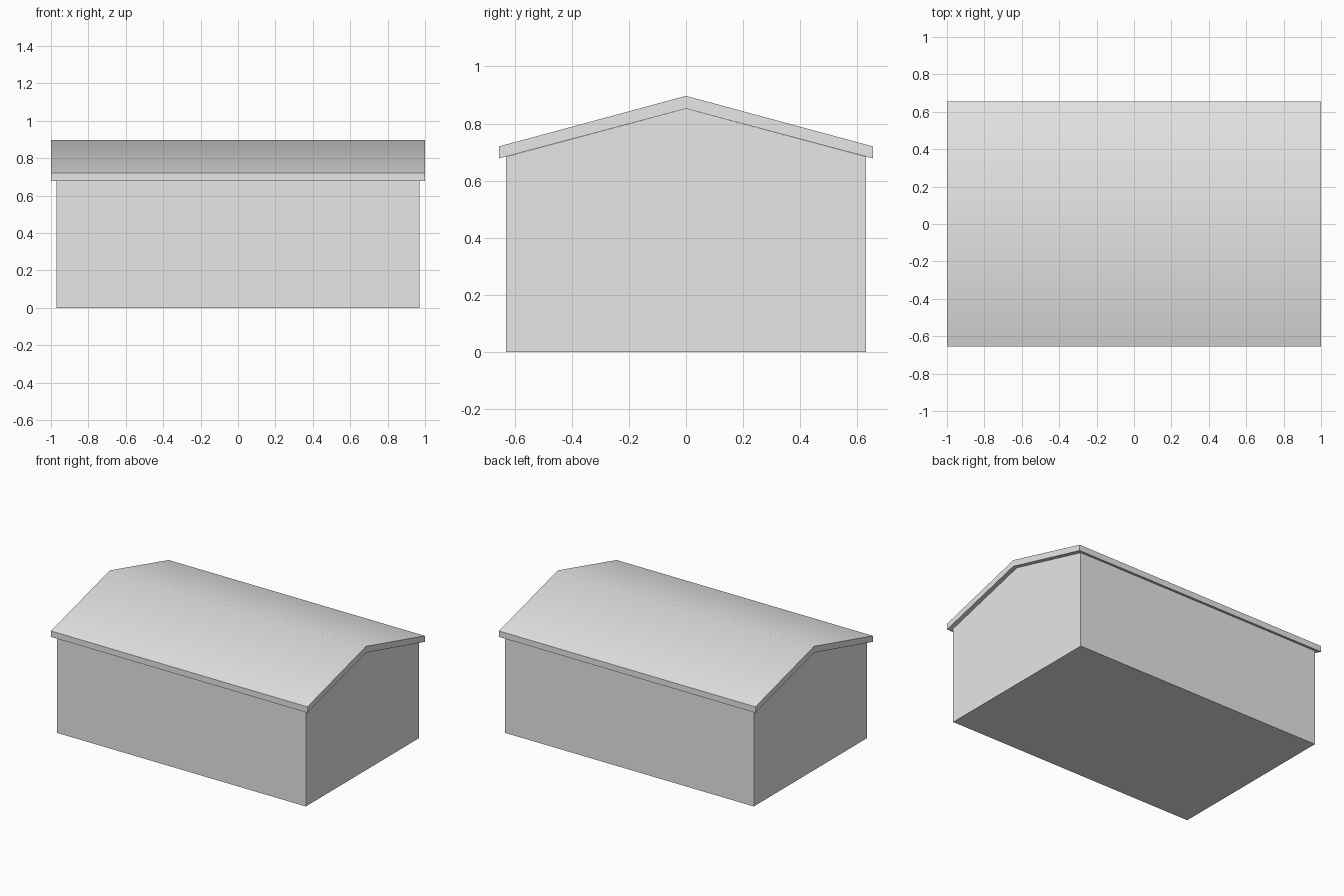
import bpy
import math

cube = bpy.data.objects.get("Cube")
if cube:
    bpy.data.objects.remove(cube, do_unlink=True)

# One plain grey for the whole building
grey = bpy.data.materials.new("plain grey")
grey.use_nodes = True
colour = (0.8, 0.8, 0.8, 1)
grey.diffuse_color = colour
grey.node_tree.nodes["Principled BSDF"].inputs["Base Color"].default_value = colour


def extrude_profile(name, profile, half_length, cap_faces, side_count):
    """Sweep a (y, z) profile along x and close both ends."""
    n = len(profile)
    verts = [(x, y, z) for x in (-half_length, half_length) for y, z in profile]
    faces = [(i, (i + 1) % n, (i + 1) % n + n, i + n) for i in range(side_count)]
    for cap in cap_faces:
        faces.append(tuple(reversed(cap)))
        faces.append(tuple(i + n for i in cap))
    mesh = bpy.data.meshes.new(name)
    mesh.from_pydata(verts, [], faces)
    mesh.materials.append(grey)
    mesh.validate()
    obj = bpy.data.objects.new(name, mesh)
    bpy.context.collection.objects.link(obj)
    # Make all normals point outwards
    import bmesh
    bm = bmesh.new()
    bm.from_mesh(mesh)
    bmesh.ops.recalc_face_normals(bm, faces=bm.faces)
    bm.to_mesh(mesh)
    bm.free()
    return obj


# Gabled walls with a flat floor
wall_profile = [(-0.63, 0), (0.63, 0), (0.63, 0.684), (0, 0.852), (-0.63, 0.684)]
extrude_profile("walls", wall_profile, 0.97, [range(5)], 5)

# Overhanging roof slab, softly shaded across the ridge
roof_profile = [(-0.655, 0.678), (0, 0.852), (0.655, 0.678),
                (0.655, 0.72), (0, 0.897), (-0.655, 0.72)]
roof = extrude_profile("roof", roof_profile, 1.0, [(0, 1, 4, 5), (1, 2, 3, 4)], 6)
bpy.ops.object.select_all(action="DESELECT")
roof.select_set(True)
bpy.context.view_layer.objects.active = roof
bpy.ops.object.shade_smooth_by_angle(angle=math.radians(40))
